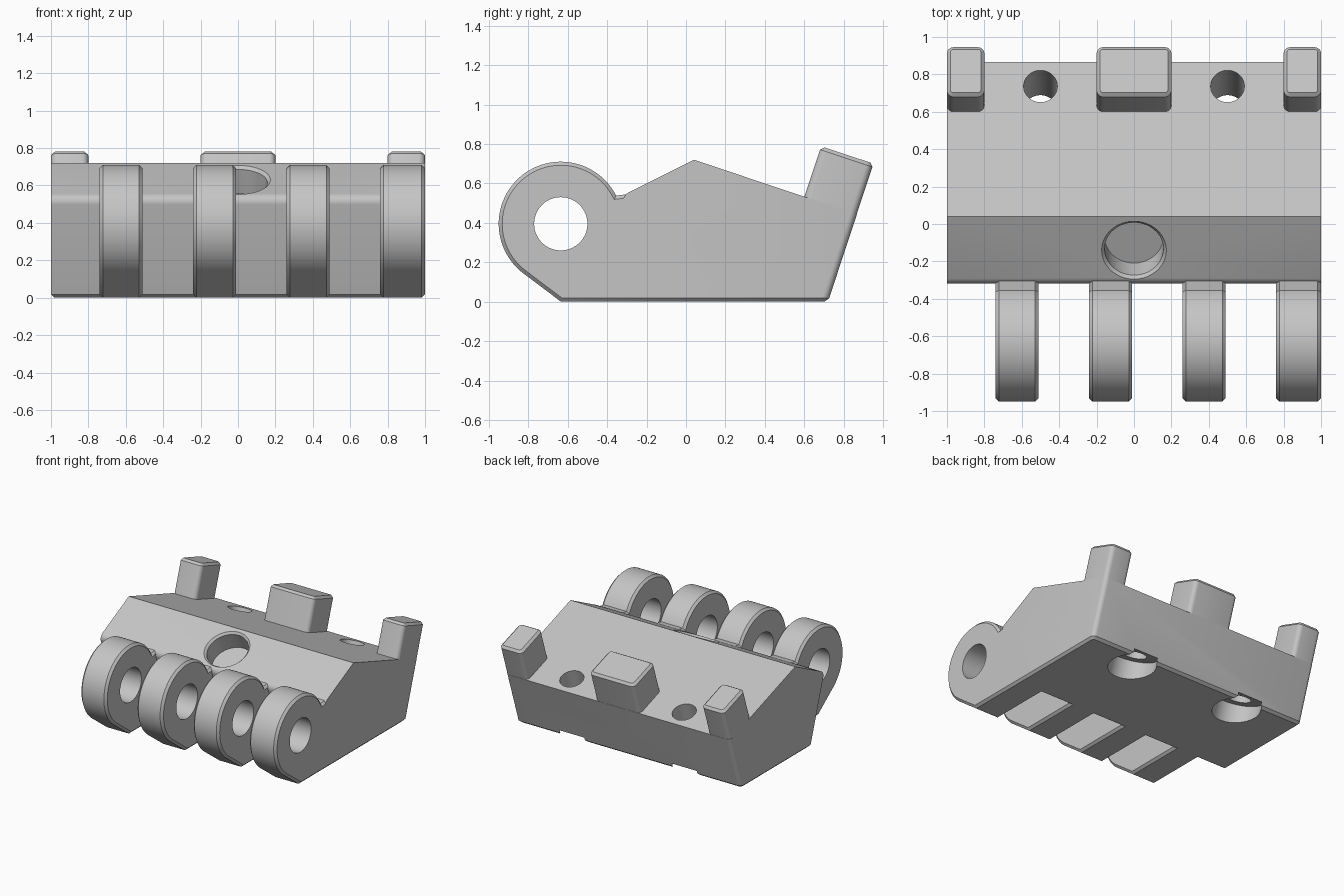
import bpy, bmesh
from math import cos, sin, radians
from mathutils import Vector, Matrix

if "Cube" in bpy.data.objects:
    bpy.data.objects.remove(bpy.data.objects["Cube"], do_unlink=True)

grey = bpy.data.materials.new("light grey plastic")
grey.use_nodes = True
grey.diffuse_color = (0.56, 0.56, 0.56, 1)
grey.node_tree.nodes["Principled BSDF"].inputs["Base Color"].default_value = (0.56, 0.56, 0.56, 1)

TILT = Vector((0, 0.315, 0.949)).normalized()     # lean of the rear face
SLOPE = Vector((0, -0.447, 0.894)).normalized()   # normal of the front slope


def prism(profile, x0, x1):
    """Extrude a (y, z) outline from x0 to x1."""
    bm = bmesh.new()
    face = bm.faces.new([bm.verts.new((x0, y, z)) for y, z in profile])
    new = bmesh.ops.extrude_face_region(bm, geom=[face])["geom"]
    bmesh.ops.translate(bm, vec=(x1 - x0, 0, 0),
                        verts=[v for v in new if isinstance(v, bmesh.types.BMVert)])
    bmesh.ops.recalc_face_normals(bm, faces=bm.faces)
    return bm


def bevel(bm, rule, width, segments=1):
    """Bevel every edge whose end points satisfy the rule."""
    edges = [e for e in bm.edges if rule(e.verts[0].co, e.verts[1].co)]
    bmesh.ops.bevel(bm, geom=edges, offset=width, offset_type='OFFSET',
                    segments=segments, profile=0.5, affect='EDGES', clamp_overlap=True)


def make(name, bm):
    mesh = bpy.data.meshes.new(name)
    bm.to_mesh(mesh)
    bm.free()
    mesh.materials.append(grey)
    ob = bpy.data.objects.new(name, mesh)
    bpy.context.collection.objects.link(ob)
    return ob


def activate(ob):
    bpy.ops.object.select_all(action='DESELECT')
    ob.select_set(True)
    bpy.context.view_layer.objects.active = ob


def drill(ob, start, axis, low, high, r_low, r_high=None):
    """Cut a round hole along axis, from low to high measured from start."""
    bm = bmesh.new()
    centre = Vector(start) + axis * (low + high) / 2
    turn = axis.to_track_quat('Z', 'Y').to_matrix().to_4x4()
    bmesh.ops.create_cone(bm, cap_ends=True, segments=64, radius1=r_low,
                          radius2=r_high or r_low, depth=high - low,
                          matrix=Matrix.Translation(centre) @ turn)
    cutter = make("hole_cutter", bm)
    cutter.hide_render = True
    mod = ob.modifiers.new("hole", 'BOOLEAN')
    mod.operation = 'DIFFERENCE'
    mod.solver = 'EXACT'
    mod.object = cutter
    activate(ob)
    bpy.ops.object.modifier_apply(modifier=mod.name)
    bpy.data.objects.remove(cutter, do_unlink=True)


def finish(ob):
    activate(ob)
    bpy.ops.object.shade_smooth_by_angle(angle=radians(30))


# Ridged body with a leaning rear face and a parallel front wall
bm = prism([(-0.15, 0), (0.72, 0), (0.867, 0.443), (0.04, 0.72), (-0.328, 0.536)], -1, 1)
bevel(bm, lambda a, b: a.y < -0.3 and b.y < -0.3, 0.04, 5)
bevel(bm, lambda a, b: a.x == b.x and min(a.y, b.y) > 0.7 and abs(a.z - b.z) > 0.3, 0.035, 5)
bevel(bm, lambda a, b: max(a.z, b.z) < 0.001, 0.018)
body = make("body", bm)

# Blind pocket with a chamfered rim in the front slope
pocket = (0, -0.14, 0.63)
drill(body, pocket, SLOPE, -0.16, 0.2, 0.157)
drill(body, pocket, SLOPE, -0.016, 0.048, 0.157, 0.221)

# Leaning screw holes, widened from below until they break the rear face
for x in (-0.5, 0.5):
    foot = (x, 0.575, 0)
    drill(body, foot, TILT, -0.3, 0.8, 0.09)
    drill(body, foot, TILT, -0.3, 0.09, 0.176)
finish(body)

# Hinge knuckles along the front
PIN_Y, PIN_Z, RADIUS = -0.635, 0.395, 0.315
arc = [(PIN_Y + RADIUS * cos(radians(a)), PIN_Z + RADIUS * sin(radians(a)))
       for a in [27 + 206 * i / 48 for i in range(49)]]
outline = [(-0.12, 0), (-0.30, 0.545)] + arc + [(-0.634, 0)]
for i in range(4):
    right = -0.74 + 0.5 * i
    left = 1 if i == 3 else right + 0.23
    bm = prism(outline, right, left)
    bevel(bm, lambda a, b: abs(a.x - b.x) < 0.001, 0.018)
    knuckle = make(f"hinge_knuckle_{i + 1}", bm)
    drill(knuckle, (0, PIN_Y, PIN_Z), Vector((1, 0, 0)), -1.3, 1.3, 0.135)
    finish(knuckle)

# Teeth leaning back along the rear edge
across = Vector((0, -TILT.z, TILT.y))
back_top = Vector((0, 0.951, 0.70))
front_top = back_top + across * 0.28
corners = [back_top, front_top, front_top - TILT * 0.42, back_top - TILT * 0.42]
top = back_top.dot(TILT)
for name, x0, x1 in (("right_tooth", -1, -0.8), ("middle_tooth", -0.2, 0.2), ("left_tooth", 0.8, 1)):
    bm = prism([(c.y, c.z) for c in corners], x0, x1)
    bevel(bm, lambda a, b: abs((a - b).dot(TILT)) > 0.3, 0.035, 5)
    bevel(bm, lambda a, b: min(a.dot(TILT), b.dot(TILT)) > top - 0.001, 0.018)
    finish(make(name, bm))
